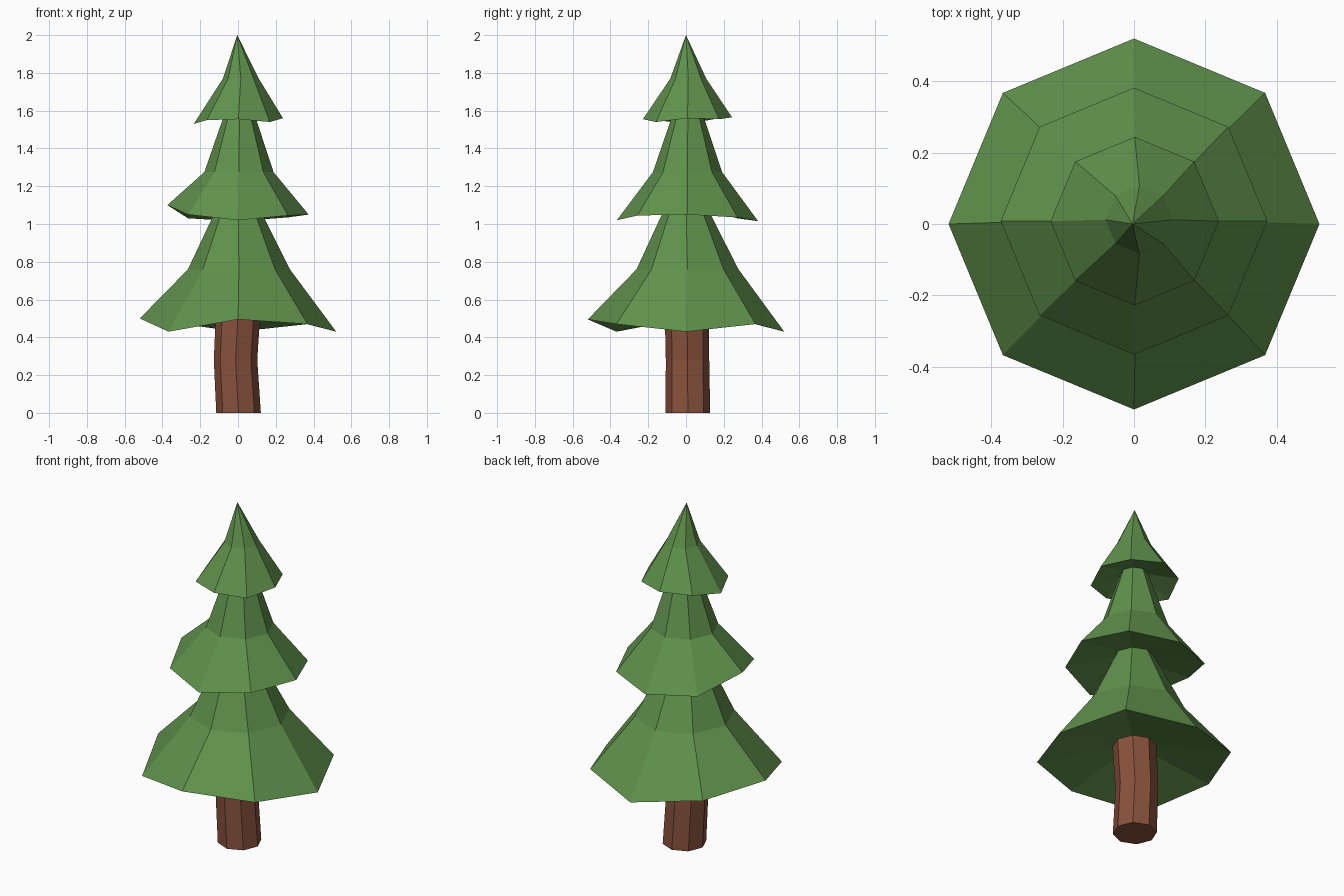
import bpy, bmesh
from math import cos, sin, tau

SIDES = 8

cube = bpy.data.objects.get("Cube")
if cube:
    bpy.data.objects.remove(cube, do_unlink=True)


def make_material(name, colour):
    mat = bpy.data.materials.new(name)
    mat.use_nodes = True
    mat.diffuse_color = (*colour, 1)
    bsdf = mat.node_tree.nodes["Principled BSDF"]
    bsdf.inputs["Base Color"].default_value = (*colour, 1)
    bsdf.inputs["Roughness"].default_value = 0.9
    return mat


def ring(bm, radius, heights, x=0.0, y=0.0):
    """Octagon of vertices; heights is one level or one level per corner."""
    if not isinstance(heights, (list, tuple)):
        heights = [heights] * SIDES
    return [bm.verts.new((x + radius * cos(tau * i / SIDES),
                          y + radius * sin(tau * i / SIDES), z))
            for i, z in enumerate(heights)]


def bridge(bm, lower, upper):
    for i in range(SIDES):
        j = (i + 1) % SIDES
        bm.faces.new((lower[i], lower[j], upper[j], upper[i]))


def finish(bm, name, mat):
    bmesh.ops.recalc_face_normals(bm, faces=bm.faces)
    mesh = bpy.data.meshes.new(name)
    bm.to_mesh(mesh)
    bm.free()
    mesh.materials.append(mat)
    obj = bpy.data.objects.new(name, mesh)
    bpy.context.collection.objects.link(obj)
    return obj


def make_tier(name, mat, under, rim, middle, top):
    """Flared skirt of branches with a shallow hollow beneath."""
    bm = bmesh.new()
    rings = [ring(bm, *part) for part in (under, rim, middle)]
    bm.faces.new(rings[0])
    if top[0] == 0:
        # Pointed tip
        tip = bm.verts.new((top[2], top[3], top[1]))
        for i in range(SIDES):
            bm.faces.new((rings[-1][i], rings[-1][(i + 1) % SIDES], tip))
    else:
        rings.append(ring(bm, *top))
        bm.faces.new(rings[-1])
    for lower, upper in zip(rings, rings[1:]):
        bridge(bm, lower, upper)
    return finish(bm, name, mat)


green = make_material("needle green", (0.117, 0.287, 0.072))
brown = make_material("bark brown", (0.246, 0.084, 0.045))

# Trunk, slightly bent in the middle
bm = bmesh.new()
levels = [ring(bm, 0.118, 0, 0.003, 0.01),
          ring(bm, 0.115, 0.28, -0.013, 0.008),
          ring(bm, 0.118, 0.56, 0.002, 0.005)]
for lower, upper in zip(levels, levels[1:]):
    bridge(bm, lower, upper)
bm.faces.new(levels[0])
bm.faces.new(levels[-1])
finish(bm, "trunk", brown)

# Branch tiers; rim heights run counter-clockwise from +x
make_tier("lower_branches", green,
          under=(0.13, 0.54),
          rim=(0.52, (0.43, 0.47, 0.43, 0.48, 0.5, 0.43, 0.495, 0.47)),
          middle=(0.27, 0.76, 0.005, 0.008),
          top=(0.105, 1.1))
make_tier("middle_branches", green,
          under=(0.11, 1.09),
          rim=(0.374, (1.05, 1.035, 1.015, 1.03, 1.1, 1.05, 1.02, 1.045),
               0, 0.008),
          middle=(0.183, 1.275, 0.005, 0.008),
          top=(0.07, 1.61, 0.008, 0.01))
make_tier("upper_branches", green,
          under=(0.075, 1.6),
          rim=(0.236, (1.56, 1.555, 1.565, 1.56, 1.53, 1.55, 1.555, 1.54),
               0.002, 0.008),
          middle=(0.095, 1.77, 0.015, 0.012),
          top=(0, 2, -0.004, 0))
